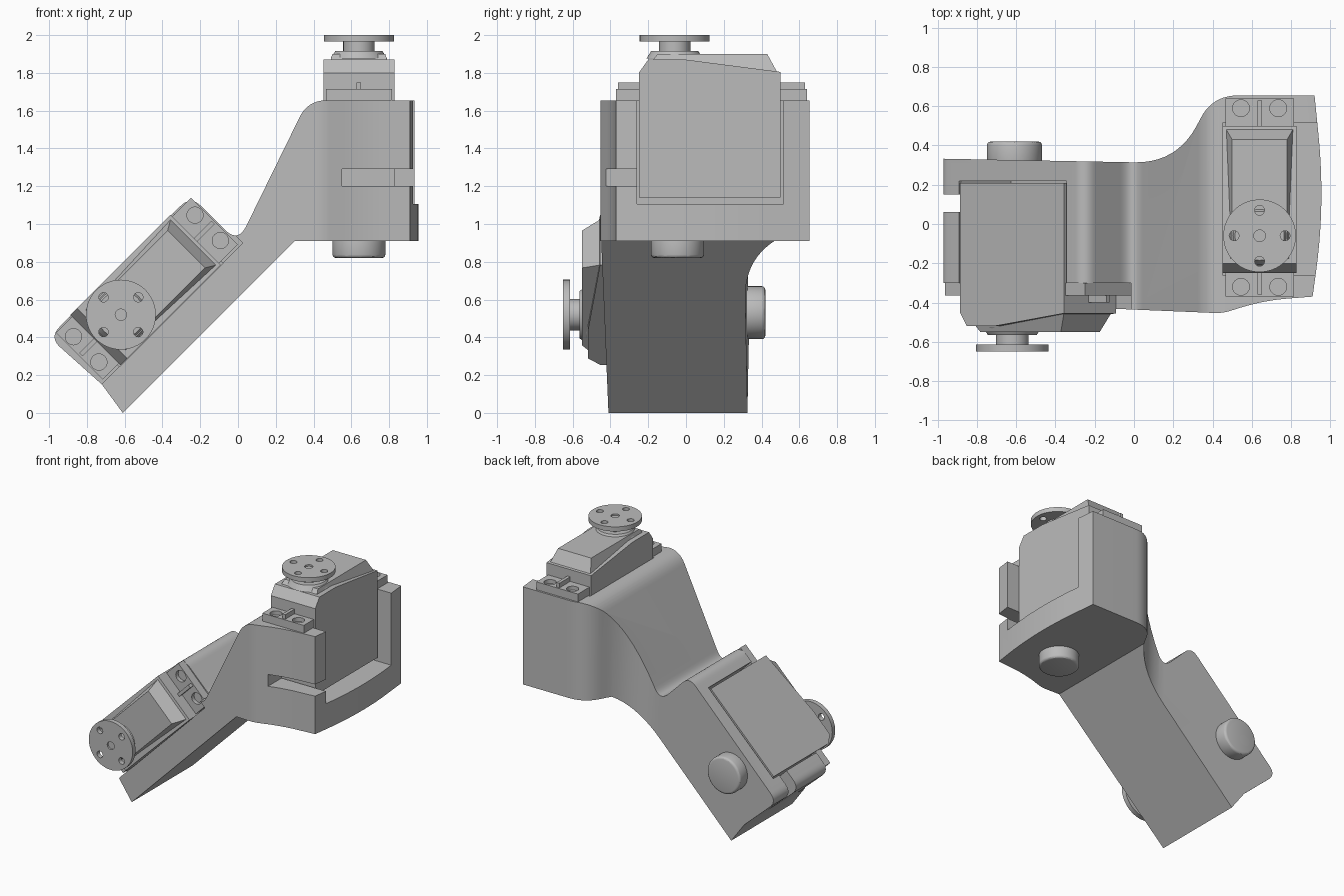
import bpy, bmesh, math
from mathutils import Matrix, Vector

cube = bpy.data.objects.get("Cube")
if cube:
    bpy.data.objects.remove(cube, do_unlink=True)

GREY = bpy.data.materials.new("plain grey")
GREY.use_nodes = True
GREY.diffuse_color = (0.5, 0.5, 0.5, 1)
GREY.node_tree.nodes["Principled BSDF"].inputs["Base Color"].default_value = (0.5, 0.5, 0.5, 1)


def finish(name, bm, matrix):
    bmesh.ops.transform(bm, matrix=matrix, verts=bm.verts)
    bmesh.ops.recalc_face_normals(bm, faces=bm.faces)
    mesh = bpy.data.meshes.new(name)
    bm.to_mesh(mesh)
    bm.free()
    obj = bpy.data.objects.new(name, mesh)
    mesh.materials.append(GREY)
    bpy.context.collection.objects.link(obj)
    return obj


def prism(name, points, low, high, matrix):
    """Outline in local xy, extruded from low to high along local z."""
    bm = bmesh.new()
    face = bm.faces.new([bm.verts.new((x, y, low)) for x, y in points])
    result = bmesh.ops.extrude_face_region(bm, geom=[face])
    top = [v for v in result["geom"] if isinstance(v, bmesh.types.BMVert)]
    bmesh.ops.translate(bm, verts=top, vec=(0, 0, high - low))
    return finish(name, bm, matrix)


def box(name, x, y, z, matrix):
    outline = [(x[0], y[0]), (x[1], y[0]), (x[1], y[1]), (x[0], y[1])]
    return prism(name, outline, z[0], z[1], matrix)


def disc(name, centre, r1, r2, low, high, matrix, sides=48):
    bm = bmesh.new()
    bmesh.ops.create_cone(bm, cap_ends=True, segments=sides, radius1=r1, radius2=r2,
                          depth=high - low)
    place = Matrix.Translation((*centre, (low + high) / 2))
    return finish(name, bm, matrix @ place)


def rounded(corners, steps=10):
    """Corner list (x, y, tangent length) to an outline with soft corners."""
    out = []
    for i, (x, y, t) in enumerate(corners):
        p = Vector((x, y))
        if t == 0:
            out.append(p)
            continue
        a = Vector(corners[i - 1][:2])
        b = Vector(corners[(i + 1) % len(corners)][:2])
        a = p + (a - p).normalized() * t
        b = p + (b - p).normalized() * t
        for k in range(steps + 1):
            s = k / steps
            out.append(a * (1 - s) ** 2 + p * (2 * s * (1 - s)) + b * s * s)
    return out


def boolean(obj, cutters, operation="DIFFERENCE"):
    for cutter in cutters:
        cutter.hide_render = True
        mod = obj.modifiers.new("cut", "BOOLEAN")
        mod.operation, mod.object, mod.solver = operation, cutter, "EXACT"
    bake(obj)
    for cutter in cutters:
        bpy.data.objects.remove(cutter, do_unlink=True)


def bake(obj):
    graph = bpy.context.evaluated_depsgraph_get()
    graph.update()
    mesh = bpy.data.meshes.new_from_object(obj.evaluated_get(graph))
    obj.modifiers.clear()
    obj.data = mesh


def frame(width, length, up, origin):
    m = Matrix((width, length, up)).transposed().to_4x4()
    m.translation = origin
    return m


# Servo frames: x across, y along the case, z along the shaft
H = math.sqrt(0.5)
UPPER = frame((1, 0, 0), (0, 1, 0), (0, 0, 1), (0.64, -0.06, 1.14))
LOWER = frame((H, 0, -H), (H, 0, H), (0, -1, 0), (-0.62, 0.21, 0.52))
WORLD = Matrix.Identity(4)


def servo(label, m):
    # Case with a sloping upper edge
    side = m @ Matrix(((0, 0, 1, 0), (1, 0, 0, 0), (0, 1, 0, 0), (0, 0, 0, 1)))
    prism(label + "_servo_case",
          [(-0.19, 0), (0.56, 0), (0.56, 0.665), (0.06, 0.73), (-0.14, 0.73), (-0.19, 0.66)],
          -0.188, 0.188, side)

    # Tapered cover
    bm = bmesh.new()
    base = [bm.verts.new((x, y, 0.65)) for x, y in
            ((-0.175, -0.18), (0.175, -0.18), (0.175, 0.55), (-0.175, 0.55))]
    top = [bm.verts.new((x, y, 0.76)) for x, y in
           ((-0.14, -0.09), (0.14, -0.09), (0.14, 0.49), (-0.14, 0.49))]
    bm.faces.new(base)
    bm.faces.new(top)
    for i in range(4):
        j = (i + 1) % 4
        bm.faces.new((base[i], base[j], top[j], top[i]))
    finish(label + "_servo_cover", bm, m)

    # Mounting tabs with screw recesses and a rib
    for end, y0, y1, hole in (("near", -0.31, -0.18, -0.26), ("far", 0.55, 0.70, 0.65)):
        tab = box(f"{label}_{end}_tab", (-0.175, 0.175), (y0, y1), (0.51, 0.575), m)
        boolean(tab, [disc("cutter", (x, hole), 0.043, 0.043, 0.545, 0.65, m, 24)
                      for x in (-0.095, 0.095)])
        box(f"{label}_{end}_rib", (-0.012, 0.012), (y0 + 0.01, y1 - 0.01), (0.56, 0.61), m)

    # Shaft collar, neck and drilled horn
    disc(label + "_shaft_collar", (0, 0), 0.15, 0.125, 0.735, 0.775, m)
    disc(label + "_shaft", (0, 0), 0.083, 0.083, 0.76, 0.84, m)
    horn = disc(label + "_horn", (0, 0), 0.185, 0.185, 0.825, 0.86, m, 64)
    holes = [disc("cutter", (0.13 * math.cos(a), 0.13 * math.sin(a)), 0.025, 0.025,
                  0.8, 0.9, m, 16) for a in (0, math.pi / 2, math.pi, -math.pi / 2)]
    holes.append(disc("cutter", (0, 0), 0.03, 0.03, 0.848, 0.9, m, 16))
    boolean(horn, holes)


def pocket(m, side, floor):
    """Servo bay open on one side, and a cable slot in the near end wall."""
    across = sorted((-0.19 * side, 0.6 * side))
    slot = sorted((-0.09 * side, 0.6 * side))
    return [box("cutter", across, (-0.2, 0.575), (floor, 1.2), m),
            box("cutter", slot, (-0.6, -0.15), (0.06, 0.15), m)]


# Bracket: side outline crossed with plan outline
outline = rounded([(-0.61, 0, 0), (0.30, 0.91, 0), (1.1, 0.91, 0), (1.1, 1.655, 0),
                   (0.37, 1.655, 0.1), (0.0, 0.90, 0.1), (-0.25, 1.15, 0.08),
                   (-1.0, 0.40, 0.08), (-0.72, 0.15, 0)])
bracket = prism("bracket", outline, -1, 1, Matrix.Rotation(math.pi / 2, 4, "X"))
plan = rounded([(-1.1, -0.39, 0), (0.45, -0.455, 0.04), (0.66, -0.39, 0.12),
                (0.91, -0.37, 0), (0.975, 0.1, 0.35), (0.92, 0.655, 0),
                (0.40, 0.655, 0.13), (0.22, 0.31, 0.22), (-1.1, 0.335, 0)])
boolean(bracket, [prism("cutter", plan, -0.5, 2.5, WORLD)], "INTERSECT")
tab_space = box("cutter", (-0.6, 0.188), (-0.6, 0.725), (0.51, 1.2), LOWER)
boolean(bracket, pocket(UPPER, 1, -0.035) + pocket(LOWER, -1, -0.01) + [tab_space])

# Servos and the pivot bosses opposite their horns
for label, m, low in (("upper", UPPER, -0.32), ("lower", LOWER, -0.21)):
    servo(label, m)
    boss = disc(label + "_pivot_boss", (0, 0.015), 0.14, 0.14, low, low + 0.13, m)
    bevel = boss.modifiers.new("soft rim", "BEVEL")
    bevel.width, bevel.segments, bevel.limit_method = 0.018, 3, "ANGLE"
    bake(boss)

# Smooth curves, sharp edges
bpy.ops.object.select_all(action="DESELECT")
for obj in bpy.context.collection.objects:
    if obj.type == "MESH":
        obj.select_set(True)
        bpy.context.view_layer.objects.active = obj
bpy.ops.object.shade_smooth_by_angle(angle=math.radians(30))
